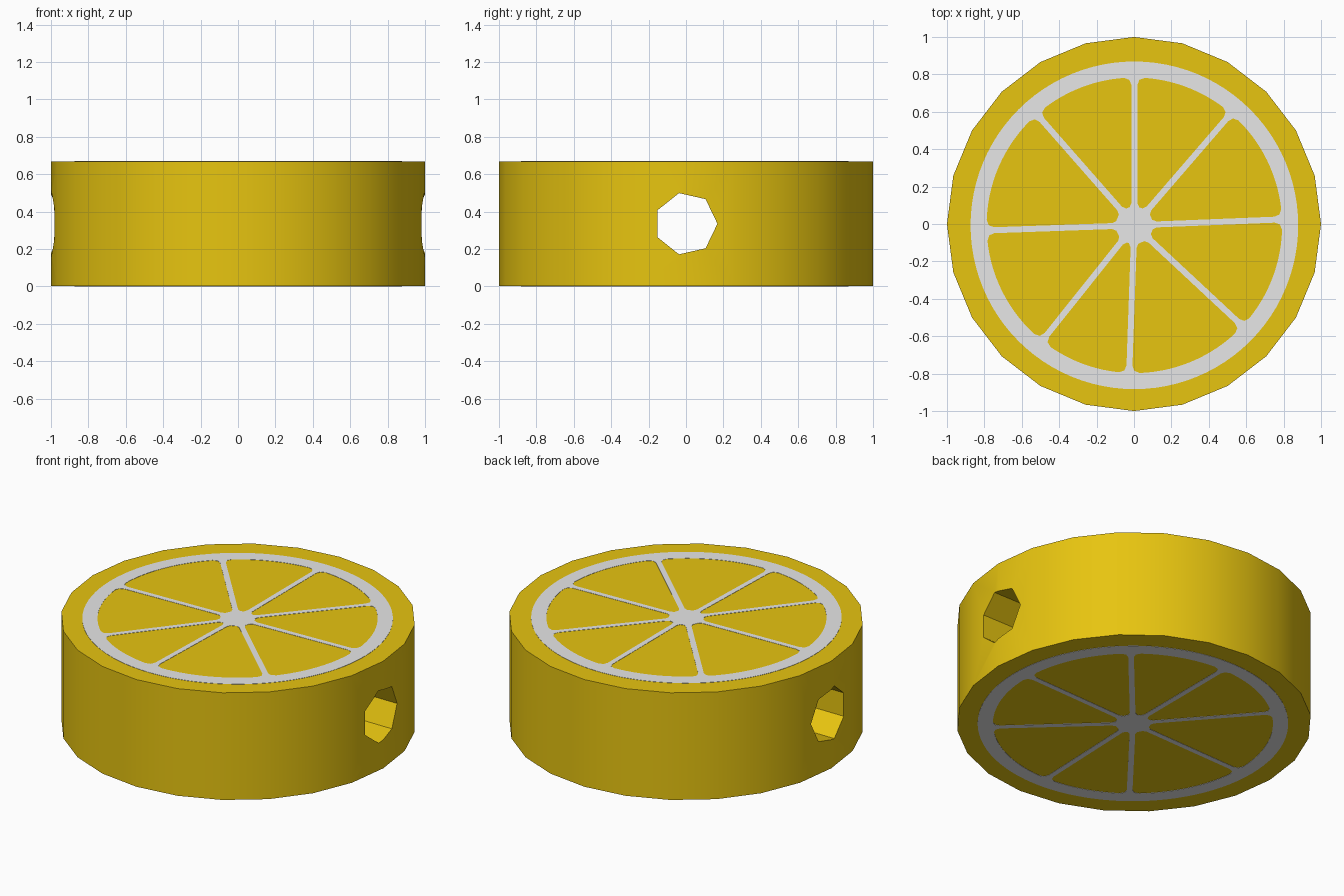
import bpy
from math import radians, sin, cos, asin, pi

if "Cube" in bpy.data.objects:
    bpy.data.objects.remove(bpy.data.objects["Cube"])

HEIGHT = 0.67
LIFT = 0.0015          # half thickness of the painted plates


def material(name, color):
    m = bpy.data.materials.new(name)
    m.diffuse_color = (*color, 1)
    m.use_nodes = True
    m.node_tree.nodes["Principled BSDF"].inputs["Base Color"].default_value = m.diffuse_color
    return m


yellow = material("lemon yellow", (0.8, 0.555, 0.005))
white = material("pith white", (0.8, 0.8, 0.8))

# Rind body: 24-sided disc
bpy.ops.mesh.primitive_cylinder_add(vertices=24, radius=1, depth=HEIGHT - 2 * LIFT,
                                    location=(0, 0, HEIGHT / 2))
body = bpy.context.object
body.name = "fruit_disc"
body.data.materials.append(yellow)

# Seven-sided hole running through along x
bpy.ops.mesh.primitive_cylinder_add(vertices=7, radius=0.168, depth=2.4,
                                    location=(0, 0, HEIGHT / 2), rotation=(0, pi / 2, 0))
cutter = bpy.context.object
cutter.name = "hole_cutter"
cutter.hide_render = True
cutter.data.materials.append(yellow)
mod = body.modifiers.new("hole", 'BOOLEAN')
mod.operation = 'DIFFERENCE'
mod.solver = 'EXACT'
mod.object = cutter
bpy.ops.object.select_all(action='DESELECT')
body.select_set(True)
bpy.context.view_layer.objects.active = body
bpy.ops.object.modifier_apply(modifier=mod.name)
bpy.data.objects.remove(cutter)
bpy.ops.object.shade_smooth_by_angle(angle=radians(30))

# Pith pattern: a filled circle with eight wedge-shaped openings
CX, CY = 0.002, -0.007
R_OUT, R_IN, R_HUB, HALF = 0.876, 0.79, 0.1, 0.016
SPOKES = [-178, -128.6, -92, -43, 2.3, 49.2, 90, 131.3]


def polar(r, a):
    return (CX + r * cos(a), CY + r * sin(a))


def wedge(a, b):
    """Outline of one fruit segment between spoke angles a and b."""
    side = lambda r: asin(HALF / r)
    pts = [polar(R_HUB, a + side(R_HUB) + 0.1)]
    for r in (R_HUB + 0.02, R_IN - 0.04):
        pts.append(polar(r, a + side(r)))
    pts.append(polar(R_IN - 0.012, a + side(R_IN) + 0.014))
    n = 14
    lo, hi = a + side(R_IN) + 0.05, b - side(R_IN) - 0.05
    pts += [polar(R_IN, lo + (hi - lo) * i / n) for i in range(n + 1)]
    pts.append(polar(R_IN - 0.012, b - side(R_IN) - 0.014))
    for r in (R_IN - 0.04, R_HUB + 0.02):
        pts.append(polar(r, b - side(r)))
    pts.append(polar(R_HUB, b - side(R_HUB) - 0.1))
    return pts


def pith(name, z):
    curve = bpy.data.curves.new(name, 'CURVE')
    curve.dimensions = '2D'
    curve.fill_mode = 'BOTH'
    curve.extrude = LIFT
    loops = [[polar(R_OUT, 2 * pi * i / 96) for i in range(96)]]
    for i, a in enumerate(SPOKES):
        b = SPOKES[i + 1] if i < 7 else SPOKES[0] + 360
        loops.append(wedge(radians(a), radians(b)))
    for loop in loops:
        s = curve.splines.new('POLY')
        s.points.add(len(loop) - 1)
        for p, (x, y) in zip(s.points, loop):
            p.co = (x, y, 0, 1)
        s.use_cyclic_u = True
    curve.materials.append(white)
    obj = bpy.data.objects.new(name, curve)
    bpy.context.collection.objects.link(obj)
    obj.location.z = z
    bpy.ops.object.select_all(action='DESELECT')
    obj.select_set(True)
    bpy.context.view_layer.objects.active = obj
    bpy.ops.object.convert(target='MESH')
    bpy.ops.object.shade_flat()


pith("pith_top", HEIGHT - LIFT)
pith("pith_bottom", LIFT)
